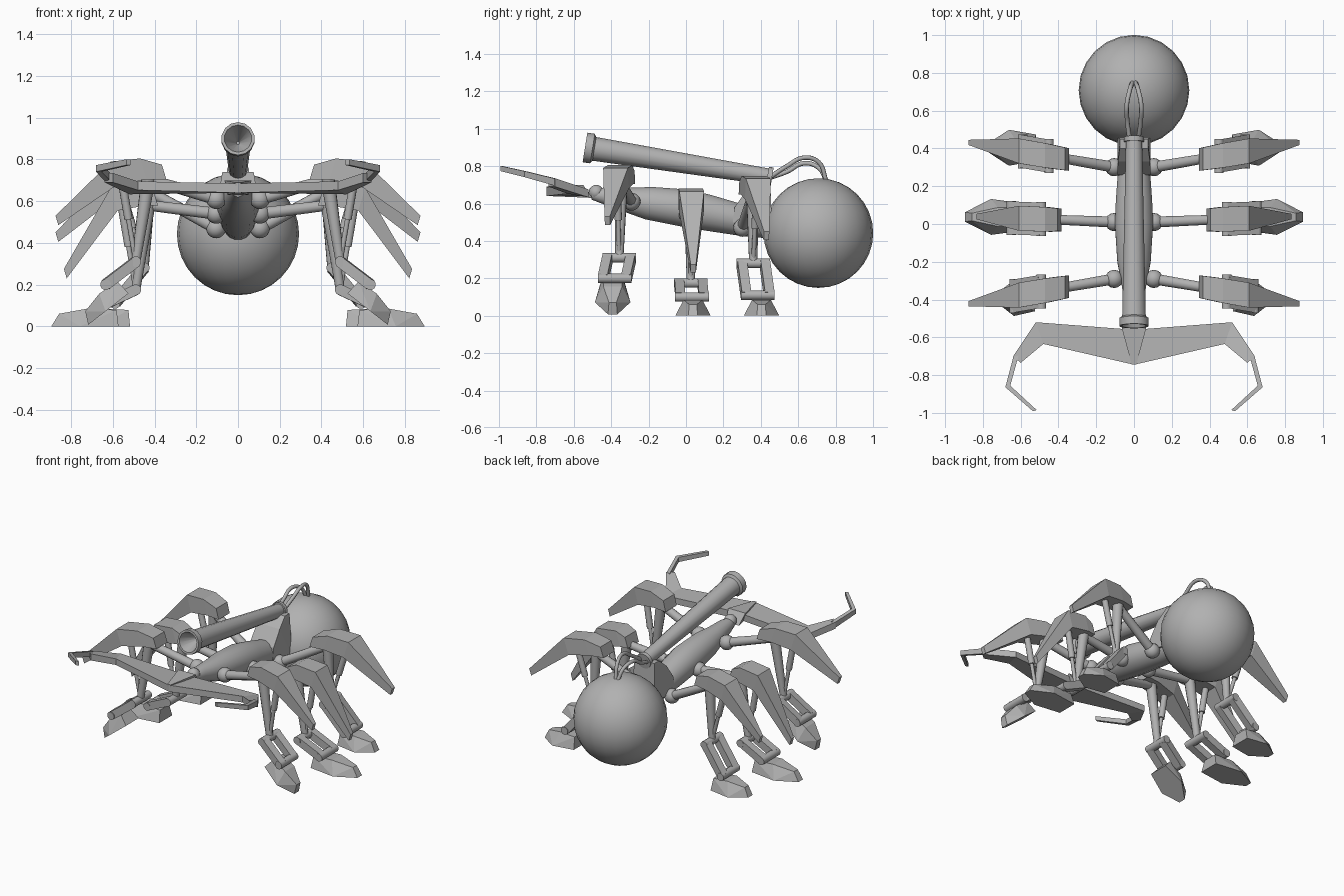
import bpy, bmesh, math
from mathutils import Vector, Matrix

cube = bpy.data.objects.get("Cube")
if cube:
    bpy.data.objects.remove(cube, do_unlink=True)

GREY = (0.44, 0.44, 0.44, 1)
metal = bpy.data.materials.new("grey_metal")
metal.use_nodes = True
metal.diffuse_color = GREY
metal.node_tree.nodes["Principled BSDF"].inputs["Base Color"].default_value = GREY


def finish(bm, name, smooth=False):
    """Turn a bmesh into a named object."""
    bmesh.ops.recalc_face_normals(bm, faces=bm.faces)
    mesh = bpy.data.meshes.new(name)
    bm.to_mesh(mesh)
    bm.free()
    mesh.materials.append(metal)
    ob = bpy.data.objects.new(name, mesh)
    bpy.context.collection.objects.link(ob)
    if smooth:
        bpy.ops.object.select_all(action="DESELECT")
        bpy.context.view_layer.objects.active = ob
        ob.select_set(True)
        bpy.ops.object.shade_smooth_by_angle(angle=math.radians(40))
    return ob


def loft(name, sections, smooth=False):
    """Skin a row of closed sections and cap both ends."""
    bm = bmesh.new()
    rows = [[bm.verts.new(p) for p in s] for s in sections]
    n = len(rows[0])
    for a, b in zip(rows, rows[1:]):
        for i in range(n):
            j = (i + 1) % n
            bm.faces.new((a[i], a[j], b[j], b[i]))
    bm.faces.new(rows[0])
    bm.faces.new(rows[-1])
    return finish(bm, name, smooth)


def tube(name, rings, sides=12, axis=None):
    """Round loft through (point, radius) rings along one axis."""
    pts = [Vector(p) for p, r in rings]
    axis = Vector(axis) if axis else pts[-1] - pts[0]
    turn = axis.to_track_quat("Z", "Y")
    angles = [math.tau * (i + 0.5) / sides for i in range(sides)]
    loft(name, [[p + turn @ Vector((r * math.cos(t), r * math.sin(t), 0)) for t in angles]
                for p, (_, r) in zip(pts, rings)], sides > 4)


def rod(name, a, b, r1, r2=None, sides=12):
    tube(name, [(a, r1), (b, r1 if r2 is None else r2)], sides)


def ball(name, center, radius, segments=16):
    bm = bmesh.new()
    bmesh.ops.create_uvsphere(bm, u_segments=segments, v_segments=segments * 2 // 3,
                              radius=radius, matrix=Matrix.Translation(center))
    finish(bm, name, True)


def hull(name, points, matrix=Matrix()):
    bm = bmesh.new()
    for p in points:
        bm.verts.new(matrix @ Vector(p))
    bmesh.ops.convex_hull(bm, input=bm.verts)
    return finish(bm, name)


# Body and rear sphere
ball("rear_sphere", (0, 0.708, 0.442), 0.293, 24)
profile = [(-0.5, 0.65, 0.03), (-0.42, 0.64, 0.05), (-0.3, 0.617, 0.07), (-0.2, 0.602, 0.09),
           (0, 0.575, 0.103), (0.12, 0.55, 0.098), (0.3, 0.51, 0.085), (0.46, 0.475, 0.065)]
tube("body", [((0, y, z), r) for y, z, r in profile], 16, (0, 1, -0.2))
ball("neck_joint", (0, -0.48, 0.66), 0.04)

# Cannon with flanged ends and a funnel muzzle
breech, muzzle = Vector((0, 0.46, 0.74)), Vector((0, -0.54, 0.9))
barrel = [(0, 0.04), (0, 0.053), (0.025, 0.053), (0.025, 0.044), (0.95, 0.064), (0.96, 0.08),
          (1, 0.08), (1, 0.066), (0.87, 0.008)]
tube("cannon", [(breech.lerp(muzzle, t), r) for t, r in barrel], 14, muzzle - breech)
hull("cannon_mount", [(s * x, y, z) for s in (1, -1) for x, y, z in (
    (0.088, 0.25, 0.5), (0.088, 0.26, 0.58), (0.085, 0.33, 0.68), (0.075, 0.4, 0.74),
    (0.075, 0.45, 0.74), (0.088, 0.46, 0.46))])

# Hoses from the breech to the sphere
for side, label in ((1, "left"), (-1, "right")):
    curve = bpy.data.curves.new(label + "_hose", "CURVE")
    curve.dimensions = "3D"
    curve.bevel_depth = 0.012
    curve.bevel_resolution = 2
    curve.resolution_u = 6
    curve.use_fill_caps = True
    lift = 0.015 * side
    path = [(0.022, 0.44, 0.735), (0.035, 0.54, 0.785 + lift), (0.038, 0.63, 0.83 + lift),
            (0.022, 0.71, 0.805 + lift), (0.008, 0.75, 0.72)]
    spline = curve.splines.new("BEZIER")
    spline.bezier_points.add(len(path) - 1)
    for bp, (x, y, z) in zip(spline.bezier_points, path):
        bp.co = (side * x, y, z)
        bp.handle_left_type = bp.handle_right_type = "AUTO"
    curve.materials.append(metal)
    bpy.context.collection.objects.link(bpy.data.objects.new(label + "_hose", curve))

# Head wedge
hull("head", [(s * x, y, z) for s in (1, -1) for x, y, z in (
    (0.065, -0.55, 0.7), (0.05, -0.5, 0.63), (0.012, -0.745, 0.69), (0.012, -0.738, 0.64))])

# Head wings and pincers: front edge, rear edge and thickness at each station
stations = [((0, -0.745, 0.685), (0, -0.56, 0.685), 0.045),
            ((0.48, -0.635, 0.695), (0.52, -0.52, 0.675), 0.042),
            ((0.6, -0.735, 0.735), (0.64, -0.7, 0.735), 0.045)]
for side, label in ((1, "left"), (-1, "right")):
    def flip(p):
        return Vector((side * p[0], p[1], p[2]))
    wing = []
    for front, rear, thick in stations:
        drop = Vector((0, 0, thick))
        f, r = flip(front), flip(rear)
        wing.append([f, r, r - drop, f - drop])
    loft(label + "_head_wing", wing)

    # Pincer: an upright blade bent at the elbow
    blade = []
    for x, y, z, half, tall in ((0.625, -0.7, 0.715, 0.014, 0.019), (0.668, -0.86, 0.757, 0.013, 0.016),
                                (0.525, -0.988, 0.787, 0.01, 0.014)):
        center = flip((x, y, z))
        out = flip((half, -half * 0.3, 0))
        up = Vector((0, 0, tall))
        blade.append([center + out + up, center - out + up, center - out - up, center + out - up])
    loft(label + "_pincer", blade)

# Foot outline, pointing along +x with the ankle above its middle
FOOT = [(-0.1, 0.07, 0), (0.1, 0.095, 0), (0.25, 0.025, 0), (-0.09, 0.05, 0.078),
        (0.06, 0.05, 0.085), (0.21, 0.02, 0.06)]


def leg(name, side, hip, slant, start, top, tip, knee, ankle, foot_at, foot_pitch, foot_scale):
    """One leg; its plane drifts along y by slant per unit of x."""
    hip_y, hip_z = hip

    def at(x, z, dy=0):
        return Vector((side * x, hip_y + slant * (x - 0.1) + dy, z))

    # Hip and arm
    ball(name + "_hip", at(0.105, hip_z), 0.048)
    shoulder = at(0.43, top - 0.1)
    rod(name + "_arm", at(0.105, hip_z), shoulder, 0.03, 0.026)
    ball(name + "_shoulder", shoulder, 0.036, 12)

    # Bent armour shell: x, top z, depth, half width
    tip_x, tip_z = tip
    shell = [(start, top - 0.03, 0.07, 0.06), (0.47, top, 0.1, 0.065),
             (0.61, top - 0.015, 0.11, 0.066), (tip_x, tip_z, 0.045, 0.014)]
    loft(name + "_shell", [[at(x, z, w), at(x, z, -w), at(x - d * 0.3, z - d, -w),
                            at(x - d * 0.3, z - d, w)] for x, z, d, w in shell])

    # Main strut and piston
    low = at(*knee)
    rod(name + "_strut", shoulder, low, 0.034, 0.022)
    mid = at(0.56, top - 0.09).lerp(low, 0.5)
    rod(name + "_piston_sleeve", at(0.56, top - 0.09), mid, 0.02)
    rod(name + "_piston_rod", mid, low, 0.012)

    # Knee and ankle pins joined by two links
    for part, (x, z) in (("knee", knee), ("ankle", ankle)):
        rod(name + "_" + part + "_pin", at(x, z, -0.09), at(x, z, 0.09), 0.026)
    for n, dy in (("front", -0.062), ("rear", 0.062)):
        rod(name + "_" + n + "_link", at(*knee, dy), at(*ankle, dy), 0.036, sides=4)

    # Foot
    turn = Matrix.Rotation(foot_pitch, 4, "Y")
    place = (Matrix.Translation(at(*foot_at, slant * 0.12))
             @ Matrix.Diagonal((side, 1, 1, 1)) @ turn)
    hull(name + "_foot", [(x * foot_scale, s * y, z) for x, y, z in FOOT for s in (1, -1)], place)


for side, label in ((1, "left"), (-1, "right")):
    leg(label + "_front_leg", side, (-0.29, 0.61), -0.17, 0.365, 0.805, (0.875, 0.53),
        (0.49, 0.31), (0.635, 0.2), (0.58, 0.115), math.radians(38), 0.7)
    leg(label + "_middle_leg", side, (0.01, 0.54), 0.04, 0.405, 0.68, (0.835, 0.275),
        (0.49, 0.175), (0.65, 0.1), (0.665, 0), 0, 0.92)
    leg(label + "_rear_leg", side, (0.3, 0.47), 0.17, 0.365, 0.748, (0.875, 0.45),
        (0.45, 0.28), (0.59, 0.11), (0.59, 0), 0, 0.72)
